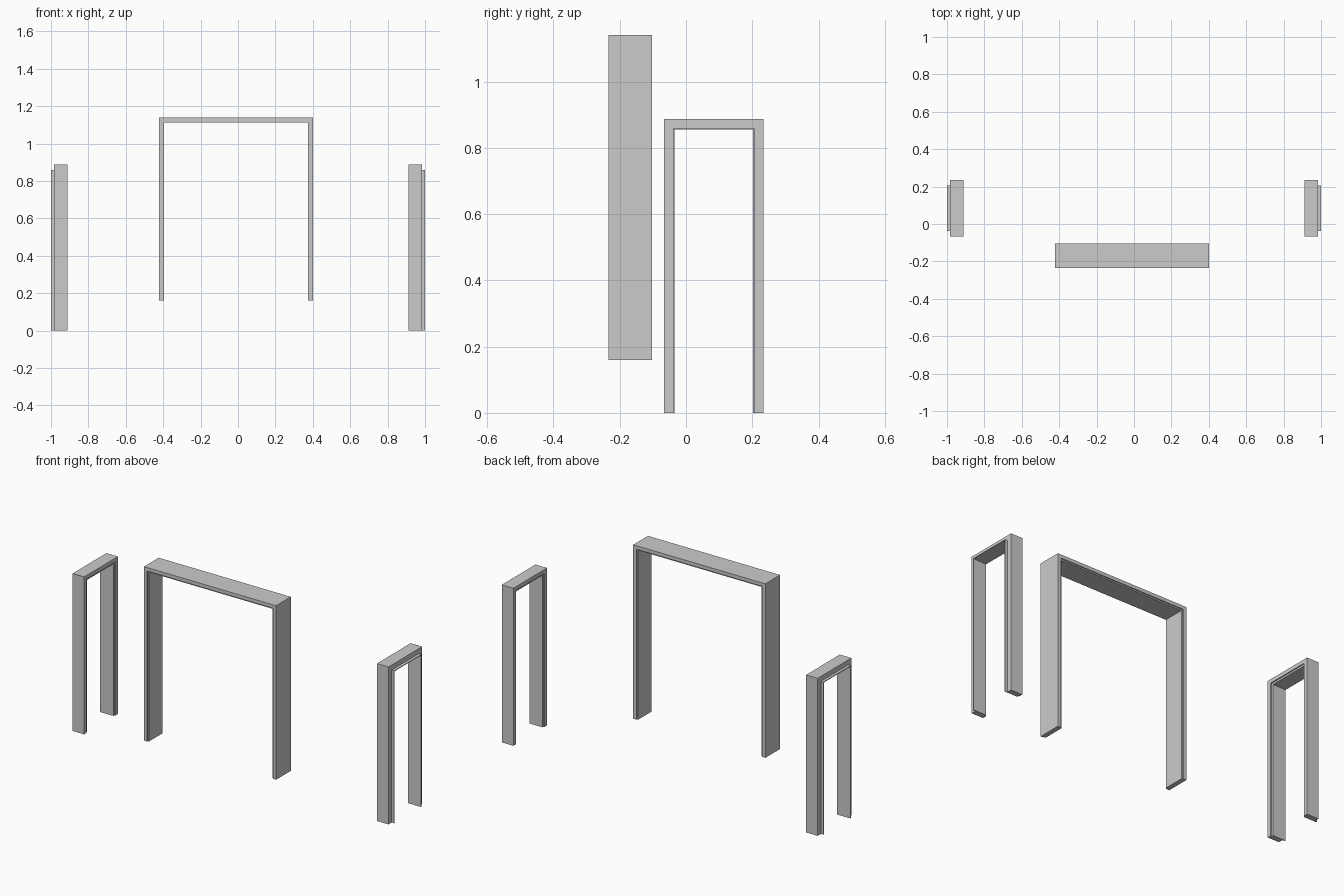
import bpy, bmesh

if "Cube" in bpy.data.objects:
    bpy.data.objects.remove(bpy.data.objects["Cube"])


def door_frame(name, section, a0, a1, z0, z1, place):
    """Sweep a (inset, depth) section round an open-bottomed rectangular path with mitred corners."""
    bm = bmesh.new()
    rings = []
    for corner in range(4):
        ring = []
        for inset, depth in section:
            a = a0 + inset if corner < 2 else a1 - inset
            z = z0 if corner in (0, 3) else z1 - inset
            ring.append(bm.verts.new(place(a, depth, z)))
        rings.append(ring)
    n = len(section)
    for r0, r1 in zip(rings, rings[1:]):
        for i in range(n):
            j = (i + 1) % n
            bm.faces.new((r0[i], r0[j], r1[j], r1[i]))
    bm.faces.new(rings[0])
    bm.faces.new(rings[-1])
    bmesh.ops.recalc_face_normals(bm, faces=bm.faces[:])
    mesh = bpy.data.meshes.new(name)
    bm.to_mesh(mesh)
    bm.free()
    obj = bpy.data.objects.new(name, mesh)
    bpy.context.collection.objects.link(obj)
    return obj


# Wide front frame: casing with a slightly recessed inner lip on both faces
wide_section = [(0, -0.234), (0.02, -0.234), (0.02, -0.228), (0.027, -0.228),
                (0.027, -0.109), (0.02, -0.109), (0.02, -0.103), (0, -0.103)]
door_frame("wide_door_frame", wide_section, -0.422, 0.401, 0.16, 1.14,
           lambda a, d, z: (a, d, z))

# Narrow side frames: casing plus a thin lining that projects outward
side_section = [(0, 0.912), (0.022, 0.912), (0.022, 0.918), (0.032, 0.918),
                (0.032, 1.0), (0.028, 1.0), (0.028, 0.984), (0, 0.984)]
for side, label in ((-1, "left"), (1, "right")):
    door_frame(label + "_door_frame", side_section, -0.066, 0.234, 0.0, 0.887,
               lambda a, d, z, s=side: (s * d, a, z))
